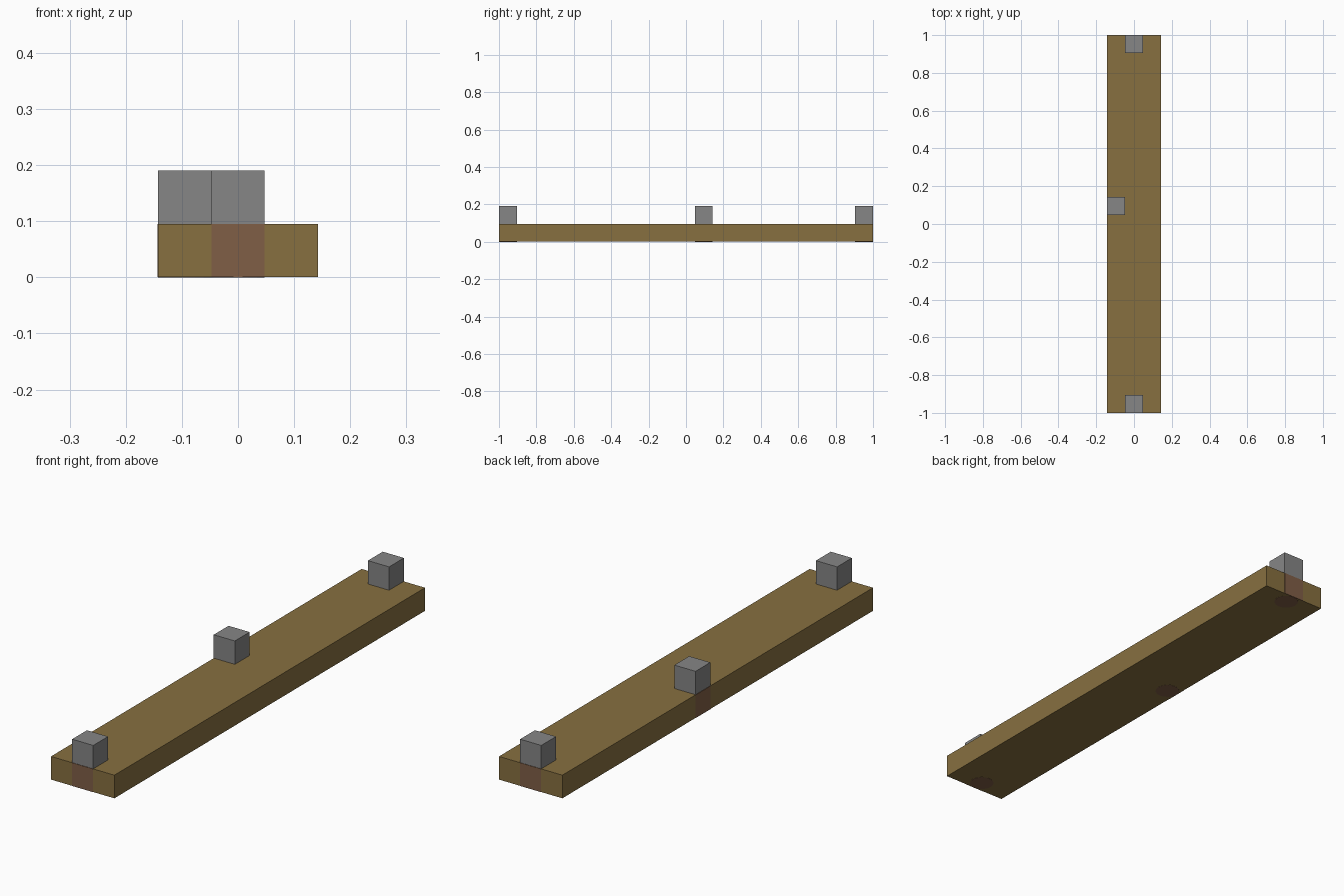
import bpy

cube = bpy.data.objects.get("Cube")
if cube:
    bpy.data.objects.remove(cube, do_unlink=True)


def material(name, rgb):
    mat = bpy.data.materials.new(name)
    mat.use_nodes = True
    color = (*rgb, 1)
    mat.diffuse_color = color
    mat.node_tree.nodes["Principled BSDF"].inputs["Base Color"].default_value = color
    return mat


wood = material("brown wood", (0.243, 0.162, 0.051))
metal = material("mid grey", (0.239, 0.239, 0.239))
stain = material("reddish brown", (0.216, 0.112, 0.061))


def finish(name, mat):
    ob = bpy.context.object
    ob.name = name
    ob.data.materials.append(mat)
    return ob


def box(name, center, size, mat):
    bpy.ops.mesh.primitive_cube_add(size=1, location=center)
    ob = finish(name, mat)
    ob.scale = size
    bpy.ops.object.transform_apply(location=False, rotation=False, scale=True)
    return ob


UNIT = 2 / 21          # block edge length
HALF = UNIT / 2
SIDE = 1.5 * UNIT      # half width of the board
SKIN = 0.001           # thickness of the coloured patches

# Long flat board
box("board", (0, 0, HALF), (2 * SIDE, 2, UNIT - SKIN), wood)

# Each block: name, position, outward direction of the board face beside it
blocks = [
    ("front", 0, HALF - 1, 0, -1),
    ("back", 0, 1 - HALF, 0, 1),
    ("side", HALF - SIDE, UNIT, -1, 0),
]
for name, x, y, dx, dy in blocks:
    # Grey block standing on the board
    box(name + "_block", (x, y, 1.5 * UNIT), (UNIT, UNIT, UNIT), metal)
    # Reddish patch on the board face below the block
    size = (SKIN * 2 if dx else UNIT, SKIN * 2 if dy else UNIT, UNIT - SKIN)
    box(name + "_patch", (x + dx * HALF, y + dy * HALF, HALF), size, stain)
    # Round patch on the underside
    bpy.ops.mesh.primitive_cylinder_add(
        vertices=16, radius=HALF, depth=SKIN, location=(x, y, SKIN / 2))
    finish(name + "_underside_disc", stain)
